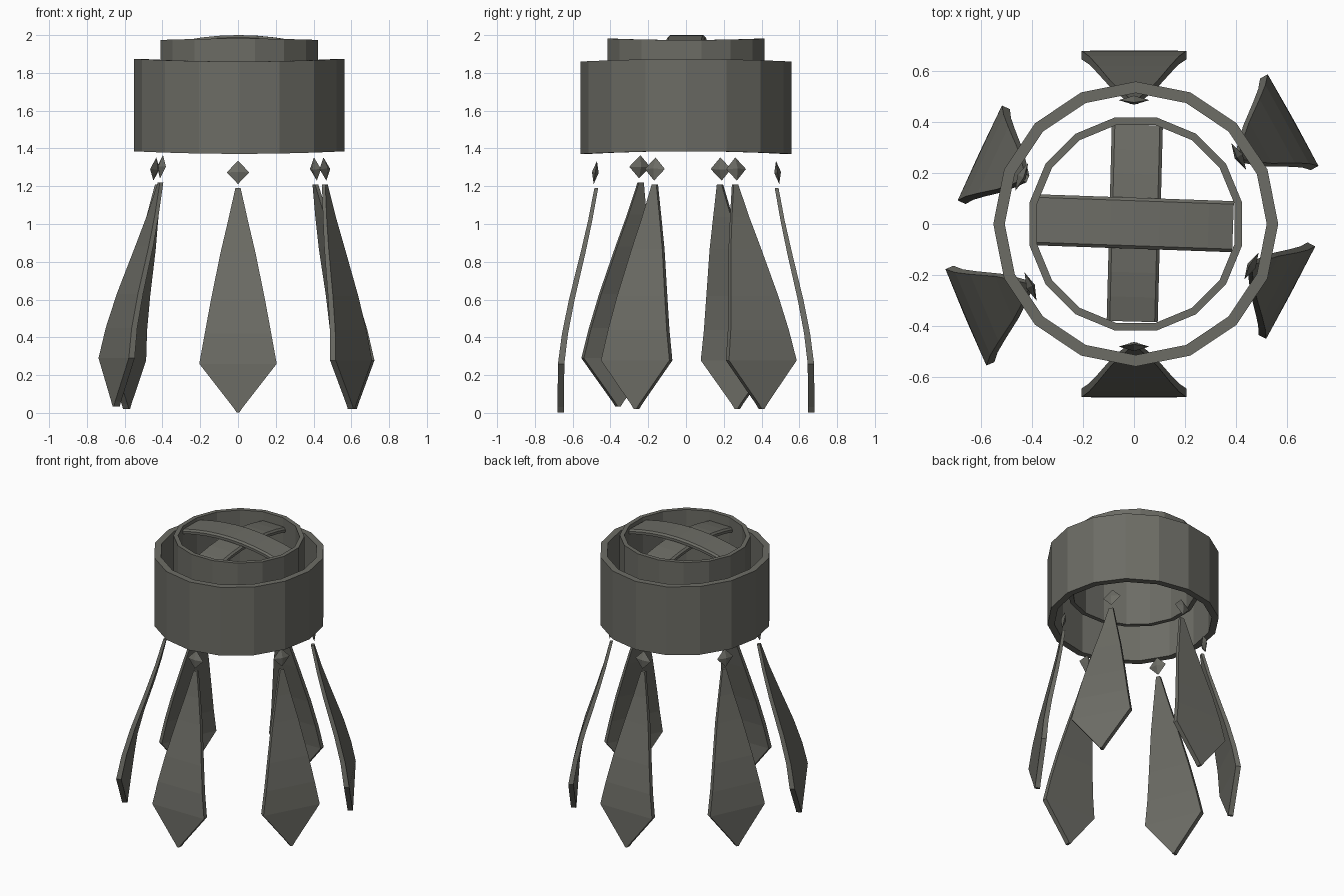
import bpy
import bmesh
from math import cos, sin, pi, radians
from mathutils import Vector, Matrix

cube = bpy.data.objects.get("Cube")
if cube:
    bpy.data.objects.remove(cube)

grey = bpy.data.materials.new("warm_dark_grey")
grey.use_nodes = True
colour = (0.15, 0.15, 0.13, 1)
grey.diffuse_color = colour
grey.node_tree.nodes["Principled BSDF"].inputs["Base Color"].default_value = colour


def add_object(name, bm):
    bmesh.ops.recalc_face_normals(bm, faces=bm.faces)
    mesh = bpy.data.meshes.new(name)
    bm.to_mesh(mesh)
    bm.free()
    mesh.materials.append(grey)
    obj = bpy.data.objects.new(name, mesh)
    bpy.context.collection.objects.link(obj)
    return obj


def loft(name, sections, closed=False):
    """Skin a row of equal cross-sections, capped or joined in a loop."""
    bm = bmesh.new()
    rows = [[bm.verts.new(p) for p in s] for s in sections]
    pairs = list(zip(rows, rows[1:]))
    if closed:
        pairs.append((rows[-1], rows[0]))
    else:
        bm.faces.new(rows[0])
        bm.faces.new(rows[-1])
    n = len(rows[0])
    for a, b in pairs:
        for i in range(n):
            j = (i + 1) % n
            bm.faces.new((a[i], a[j], b[j], b[i]))
    return add_object(name, bm)


def ring(name, outer, inner, low, high, turn, saddle, sides=16):
    sections = []
    for k in range(sides):
        a = 2 * pi * (k + turn) / sides
        dz = saddle * cos(2 * a)
        sections.append([(0.007 + r * cos(a), r * sin(a), z + dz)
                         for r, z in ((outer, low), (outer, high),
                                      (inner, high), (inner, low))])
    return loft(name, sections, closed=True)


def strap(name, crown, angle):
    turn = Matrix.Rotation(radians(angle), 3, 'Z')
    sections = []
    for k in range(-4, 5):
        x = 0.385 * k / 4
        z = crown - 0.05 * (k / 4) ** 2
        corners = ((-0.1, -0.03), (0.1, -0.03), (0.1, -0.012),
                   (0.088, 0), (-0.088, 0), (-0.1, -0.012))
        sections.append([turn @ Vector((x, y, z + h)) + Vector((0.003, 0.003, 0))
                         for y, h in corners])
    return loft(name, sections)


# height, half width, outward share, half thickness
LEAF = ((1.19, 0.014, 0, 0.01), (1.02, 0.052, 0.17, 0.011),
        (0.85, 0.092, 0.37, 0.013), (0.6, 0.143, 0.69, 0.015),
        (0.42, 0.176, 0.88, 0.016), (0.26, 0.205, 0.99, 0.017),
        (0.03, 0.026, 1, 0.017), (0.003, 0.008, 1, 0.017))


def leaf(name, top, tip, facing, lift):
    out = Vector((cos(radians(facing)), sin(radians(facing)), 0))
    side = Vector((-out.y, out.x, 0))
    sections = []
    for z, w, u, t in LEAF:
        c = Vector((*top, 0)).lerp(Vector((*tip, 0)), u)
        c.z = z + lift
        sections.append([c + side * sx * w + out * sy * t
                         for sx, sy in ((-1, -1), (1, -1), (1, 1), (-1, 1))])
    return loft(name, sections)


def gem(name, xy, facing, lift):
    """Thin eight-sided diamond."""
    bm = bmesh.new()
    rim = [bm.verts.new(p) for p in ((0, 0.06, 0), (0, 0, 0.062),
                                     (0, -0.06, 0), (0, 0, -0.062))]
    for x in (-0.018, 0.018):
        peak = bm.verts.new((x, 0, 0))
        for i in range(4):
            bm.faces.new((rim[i], rim[(i + 1) % 4], peak))
    # Lean the gem outward at its foot, then place it
    bm.transform(Matrix.Translation((*xy, 1.273 + lift))
                 @ Matrix.Rotation(radians(facing), 4, 'Z')
                 @ Matrix.Rotation(radians(-8), 4, 'Y'))
    return add_object(name, bm)


# Crown rings and crossed straps
ring("outer_ring", 0.558, 0.513, 1.378, 1.867, 0, 0.007)
ring("inner_ring", 0.425, 0.395, 1.58, 1.978, 0.5, -0.004)
strap("upper_strap", 2.0, -2)
strap("lower_strap", 1.967, 88.5)

# Hanging leaves, each under its gem: top, tip, gem position, facing, lift
HANGERS = {
    "front": ((0, -0.475), (0, -0.663), (0, -0.48), -90, 0),
    "back": ((0, 0.48), (0, 0.663), (0, 0.485), 90, 0),
    "back_left": ((0.41, 0.26), (0.61, 0.4), (0.41, 0.265), 29, 0.018),
    "front_left": ((0.46, -0.165), (0.6, -0.262), (0.46, -0.165), -28, 0.018),
    "back_right": ((-0.425, 0.18), (-0.59, 0.272), (-0.44, 0.185), 155, 0.018),
    "front_right": ((-0.41, -0.24), (-0.645, -0.36), (-0.405, -0.245), 203, 0.03),
}
for place, (top, tip, gem_xy, facing, lift) in HANGERS.items():
    leaf(place + "_leaf", top, tip, facing, lift)
    gem(place + "_gem", gem_xy, facing, lift)
